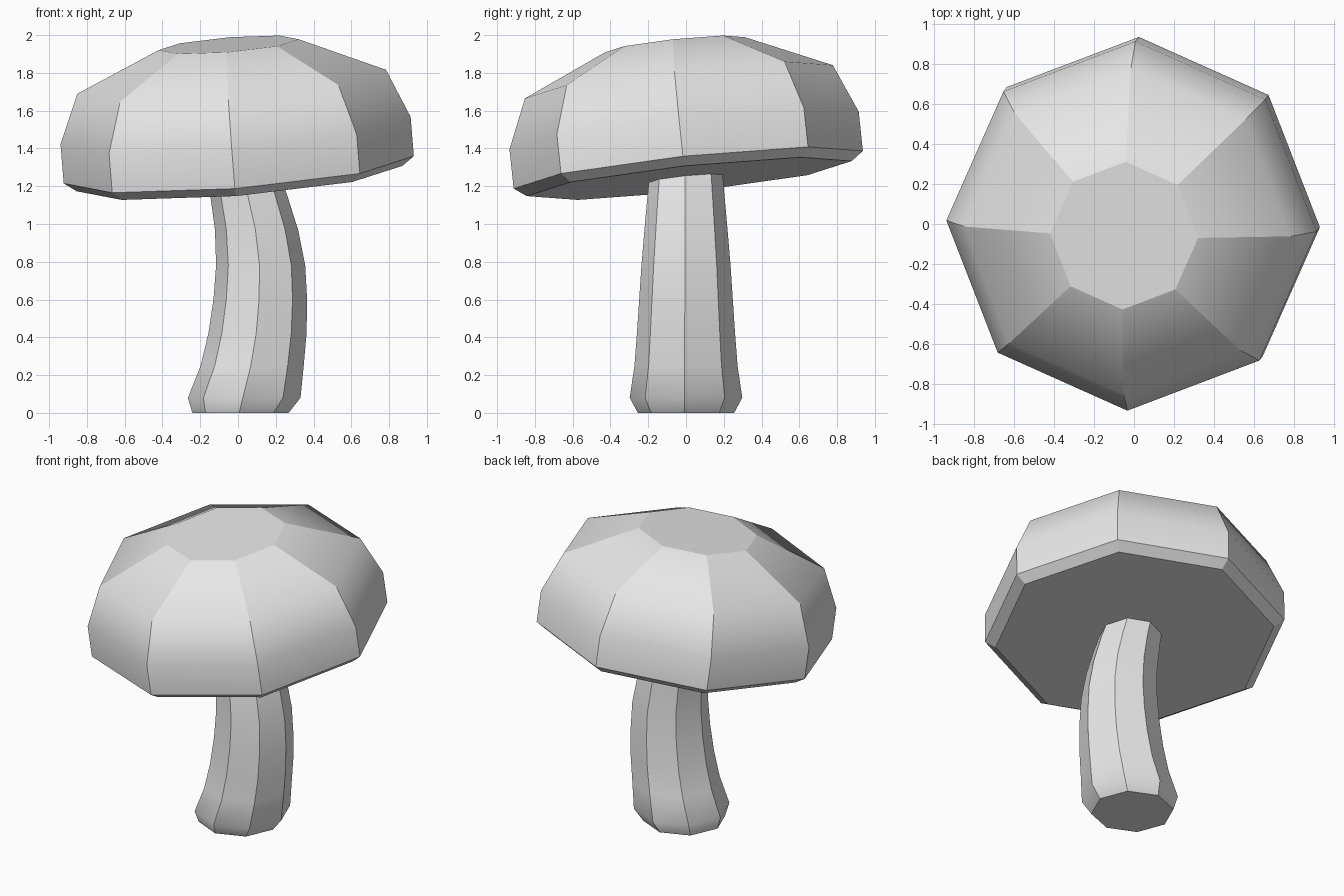
import bpy, bmesh, math
from mathutils import Matrix, Vector

cube = bpy.data.objects.get("Cube")
if cube:
    bpy.data.objects.remove(cube, do_unlink=True)

SIDES = 8
YAW = math.radians(-1.5)

grey = bpy.data.materials.new("plain grey")
grey.use_nodes = True
COLOUR = (0.8, 0.8, 0.8, 1)
grey.diffuse_color = COLOUR
grey.node_tree.nodes["Principled BSDF"].inputs["Base Color"].default_value = COLOUR


def loft(name, rings, crisp, matrix):
    """Join octagonal rings (x offset, radius, height), crisp along the ribs and chosen rings."""
    bm = bmesh.new()
    loops = []
    for dx, radius, height in rings:
        loop = []
        for i in range(SIDES):
            a = YAW + math.tau * i / SIDES
            loop.append(bm.verts.new((dx + radius * math.cos(a), radius * math.sin(a), height)))
        loops.append(loop)
    bm.faces.new(reversed(loops[0]))
    bm.faces.new(loops[-1])
    for low, high in zip(loops, loops[1:]):
        for i in range(SIDES):
            j = (i + 1) % SIDES
            bm.faces.new((low[i], low[j], high[j], high[i]))
            bm.edges.get((low[i], high[i])).smooth = False
    for k in crisp:
        for i in range(SIDES):
            bm.edges.get((loops[k][i], loops[k][i - 1])).smooth = False
    for face in bm.faces:
        face.smooth = True
    bm.transform(matrix)
    mesh = bpy.data.meshes.new(name)
    bm.to_mesh(mesh)
    bm.free()
    mesh.materials.append(grey)
    obj = bpy.data.objects.new(name, mesh)
    bpy.context.collection.objects.link(obj)
    return obj


# Curved stem, narrowing upwards into the cap
stem_rings = [
    (0.013, 0.255, 0.0), (0.033, 0.298, 0.08), (0.075, 0.273, 0.25),
    (0.103, 0.26, 0.42), (0.118, 0.248, 0.6), (0.12, 0.236, 0.78),
    (0.098, 0.22, 0.97), (0.055, 0.203, 1.16), (0.02, 0.192, 1.28),
]
loft("stem", stem_rings, (0, -1), Matrix.Identity(4))

# Tilted faceted cap: underside, rim, shoulder and crown
cap_rings = [
    (0, 0.865, -0.047), (0, 0.93, 0.0), (0, 0.93, 0.21),
    (0, 0.82, 0.47), (0, 0.372, 0.668),
]
axis = Vector((-0.081, -0.106, 1))
tilt = Vector((0, 0, 1)).rotation_difference(axis).to_matrix().to_4x4()
place = Matrix.Translation((0.004, 0.012, 1.287)) @ tilt
loft("cap", cap_rings, (0, 1, -1), place)
